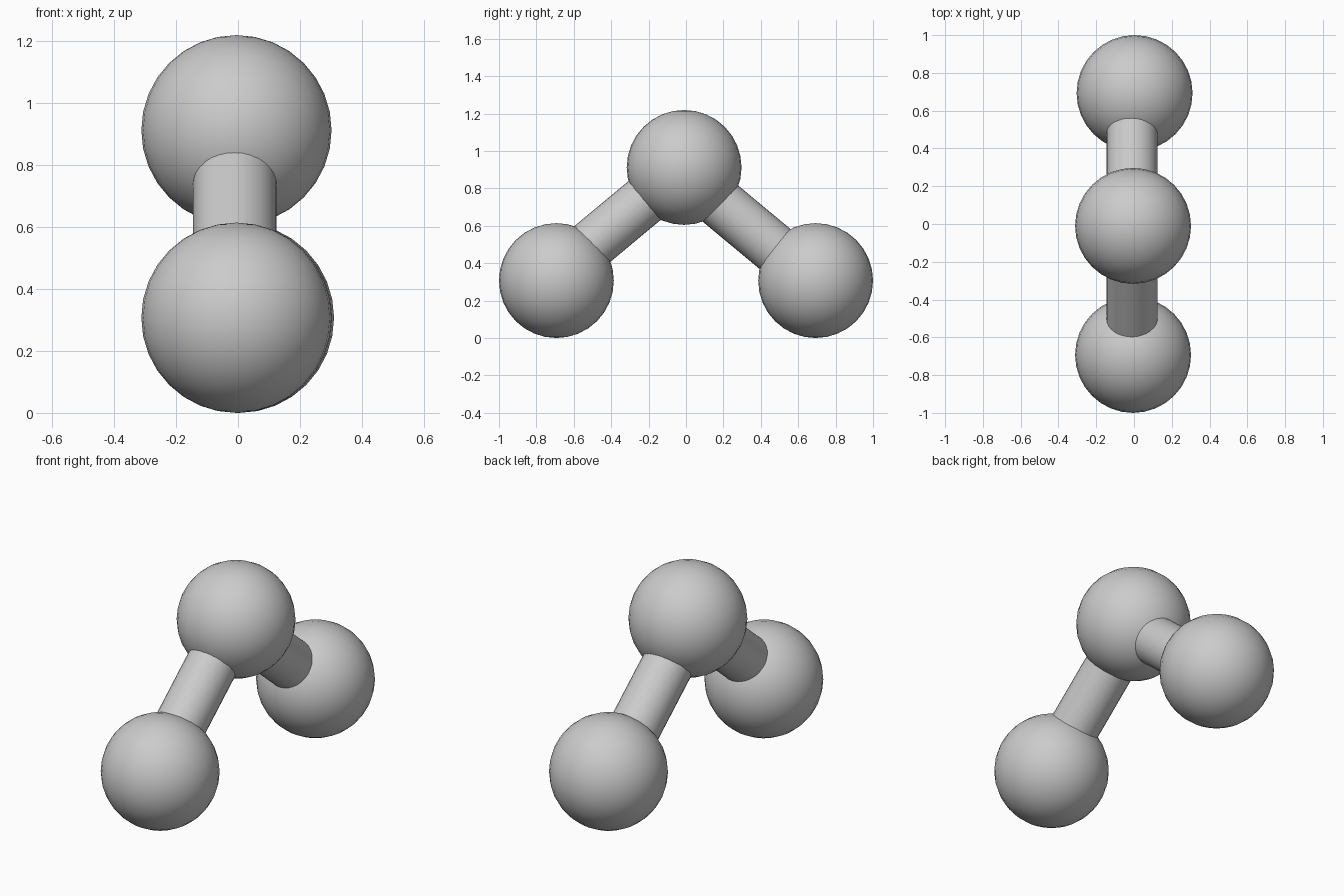
import bpy
from mathutils import Vector

if "Cube" in bpy.data.objects:
    bpy.data.objects.remove(bpy.data.objects["Cube"])


def smooth(obj, name):
    obj.name = name
    bpy.ops.object.shade_smooth_by_angle()


def ball(name, centre, radius=0.307):
    bpy.ops.mesh.primitive_uv_sphere_add(segments=32, ring_count=16, radius=radius, location=centre)
    smooth(bpy.context.object, name)


def rod(name, start, end, radius=0.135):
    a, b = Vector(start), Vector(end)
    bpy.ops.mesh.primitive_cylinder_add(vertices=32, radius=radius, depth=(b - a).length,
                                        location=(a + b) / 2)
    obj = bpy.context.object
    obj.rotation_euler = (b - a).to_track_quat('Z', 'Y').to_euler()
    smooth(obj, name)


# Three balls in a bent chain
ball("top_ball", (-0.005, -0.01, 0.912))
ball("front_ball", (-0.005, -0.693, 0.307))
ball("back_ball", (0.003, 0.693, 0.307))

# Connecting rods, ends buried in the balls
rod("front_rod", (-0.01, -0.60, 0.42), (-0.01, -0.10, 0.836))
rod("back_rod", (-0.01, 0.08, 0.805), (-0.01, 0.60, 0.373))
